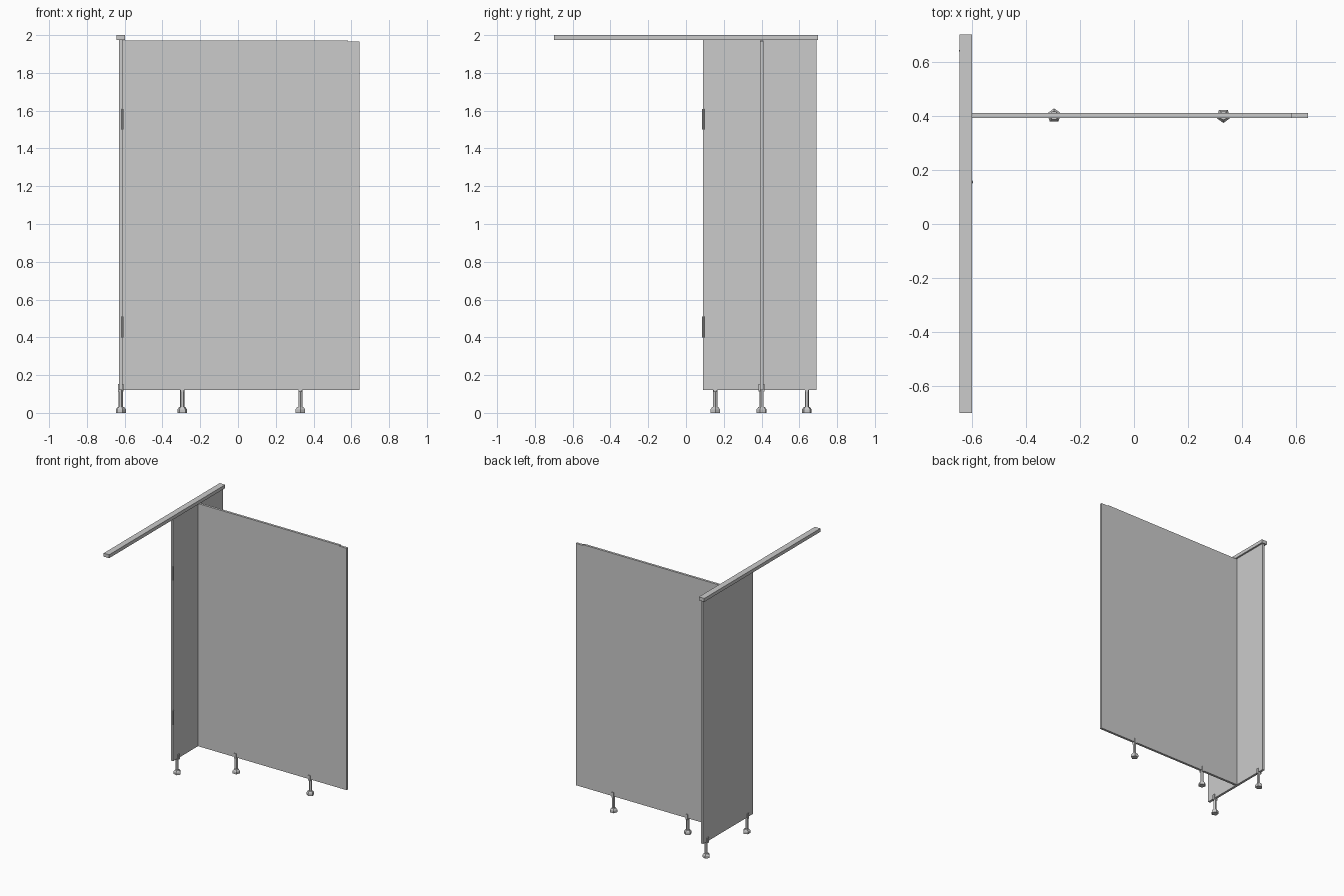
import bpy, bmesh, math
from mathutils import Matrix

if "Cube" in bpy.data.objects:
    bpy.data.objects.remove(bpy.data.objects["Cube"])


def finish(name, bm):
    bmesh.ops.recalc_face_normals(bm, faces=bm.faces)
    mesh = bpy.data.meshes.new(name)
    bm.to_mesh(mesh)
    bm.free()
    ob = bpy.data.objects.new(name, mesh)
    bpy.context.collection.objects.link(ob)
    return ob


def add_box(bm, lo, hi, mat=Matrix()):
    size = [b - a for a, b in zip(lo, hi)]
    mid = [(a + b) / 2 for a, b in zip(lo, hi)]
    m = mat @ Matrix.Translation(mid) @ Matrix.Diagonal((*size, 1))
    bmesh.ops.create_cube(bm, size=1, matrix=m)


def box(name, lo, hi):
    bm = bmesh.new()
    add_box(bm, lo, hi)
    return finish(name, bm)


# Head rail and side wall panel
box("head_rail", (-0.644, -0.698, 1.974), (-0.598, 0.70, 2.0))
box("side_panel", (-0.629, 0.09, 0.122), (-0.611, 0.692, 1.974))

# Partition panel, with a slightly lower strip at its free end
bm = bmesh.new()
outline = [(-0.611, 0.122), (0.643, 0.122), (0.643, 1.965),
           (0.582, 1.965), (0.582, 1.971), (-0.611, 1.971)]
face = bm.faces.new([bm.verts.new((x, 0.391, z)) for x, z in outline])
ext = bmesh.ops.extrude_face_region(bm, geom=[face])
for v in ext["geom"]:
    if isinstance(v, bmesh.types.BMVert):
        v.co.y = 0.409
finish("partition_panel", bm)

# Slim hinges on the free edge of the side panel
for label, z in (("lower", 0.455), ("upper", 1.555)):
    bm = bmesh.new()
    bmesh.ops.create_cone(bm, cap_ends=True, segments=8, radius1=0.006,
                          radius2=0.006, depth=0.11,
                          matrix=Matrix.Translation((-0.611, 0.091, z)))
    finish(label + "_hinge", bm)


# Five-sided adjustable leg with a fork that grips the panel
LEG = [(0.027, 0.0), (0.027, 0.018), (0.018, 0.03), (0.0115, 0.032), (0.0115, 0.123)]


def leg(name, x, y, turn):
    bm = bmesh.new()
    rings = []
    for r, z in LEG:
        rings.append([bm.verts.new((r * math.cos(i * math.tau / 5),
                                    r * math.sin(i * math.tau / 5), z)) for i in range(5)])
    for a, b in zip(rings, rings[1:]):
        for i in range(5):
            j = (i + 1) % 5
            bm.faces.new((a[i], a[j], b[j], b[i]))
    bm.faces.new(rings[0][::-1])
    bm.faces.new(rings[-1])
    for s in (-1, 1):
        a, b = sorted((s * 0.009, s * 0.015))
        add_box(bm, (a, -0.009, 0.112), (b, 0.009, 0.152))
    ob = finish(name, bm)
    ob.location = (x, y, 0)
    ob.rotation_euler.z = math.radians(turn)


leg("partition_leg_inner", -0.295, 0.40, 90)
leg("partition_leg_outer", 0.33, 0.40, -90)
leg("side_leg_front", -0.62, 0.155, 0)
leg("side_leg_back", -0.62, 0.64, 180)
